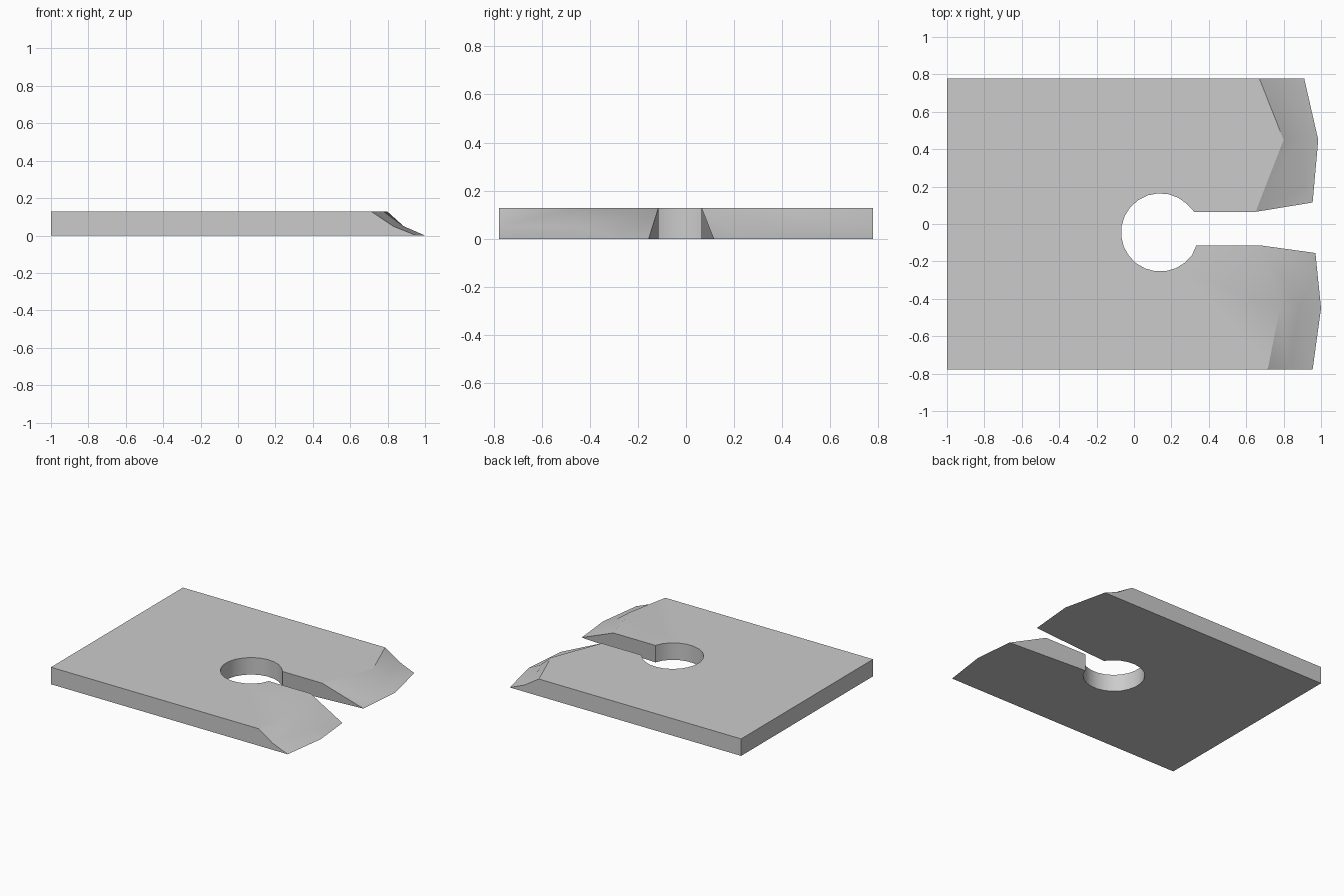
import bpy, bmesh, math

if "Cube" in bpy.data.objects:
    bpy.data.objects.remove(bpy.data.objects["Cube"])

H = 0.127            # plate thickness
CX, CY, R = 0.14, -0.045, 0.209   # round hole

# Ground tips: top edge, hollow crease, cutting edge (slot side -> outer side)
front_tip = dict(
    top=[(0.68, -0.115, H), (0.78, -0.45, H), (0.715, -0.778, H)],
    mid=[(0.975, -0.28, 0.005), (0.885, -0.45, 0.05), (0.83, -0.778, 0.05)],
    low=[(0.97, -0.155, 0), (1.0, -0.45, 0), (0.955, -0.778, 0)])
back_tip = dict(
    top=[(0.65, 0.065, H), (0.80, 0.45, H), (0.67, 0.778, H)],
    mid=[(0.91, 0.20, 0.012), (0.885, 0.45, 0.05), (0.79, 0.778, 0.05)],
    low=[(0.955, 0.115, 0), (0.985, 0.45, 0), (0.91, 0.778, 0)])

bm = bmesh.new()


def verts(points):
    return [bm.verts.new(p) for p in points]


def make_tip(tip):
    t, m, b = (verts(tip[k]) for k in ("top", "mid", "low"))
    for i in range(2):
        bm.faces.new((t[i], t[i + 1], m[i + 1], m[i]))
        bm.faces.new((m[i], m[i + 1], b[i + 1], b[i]))
    bm.faces.new((t[0], m[0], b[0]))
    return t, m, b


ft, fm, fb = make_tip(front_tip)
bt, bmid, bb = make_tip(back_tip)

# Hole and slot mouth, running clockwise from the front slot corner
a0 = math.atan2(-0.115 - CY, 0.333 - CX)
a1 = math.atan2(0.065 - CY, 0.322 - CX) - 2 * math.pi
N = 20
hole = [(0.333, -0.115)]
for i in range(1, N):
    a = a0 + (a1 - a0) * i / N
    hole.append((CX + R * math.cos(a), CY + R * math.sin(a)))
hole.append((0.322, 0.065))
ht = verts([(x, y, H) for x, y in hole])
hb = verts([(x, y, 0) for x, y in hole])

# Square rear corners
ct = verts([(-1, 0.778, H), (-1, -0.778, H)])
cb = verts([(-1, 0.778, 0), (-1, -0.778, 0)])

# Top and bottom
bm.faces.new(ft[::-1] + ht + bt + ct)
bm.faces.new(fb[::-1] + hb + bb + cb)

# Hole and slot walls
wt = [ft[0]] + ht + [bt[0]]
wb = [fb[0]] + hb + [bb[0]]
for i in range(len(wt) - 1):
    bm.faces.new((wt[i], wt[i + 1], wb[i + 1], wb[i]))

# Long sides and rear end
bm.faces.new((bt[2], ct[0], cb[0], bb[2], bmid[2]))
bm.faces.new((ct[0], ct[1], cb[1], cb[0]))
bm.faces.new((ct[1], ft[2], fm[2], fb[2], cb[1]))

bmesh.ops.recalc_face_normals(bm, faces=bm.faces)
bmesh.ops.triangulate(bm, faces=[f for f in bm.faces if len(f.verts) > 5])

mesh = bpy.data.meshes.new("slotted_blade_plate")
bm.to_mesh(mesh)
bm.free()
plate = bpy.data.objects.new("slotted_blade_plate", mesh)
bpy.context.collection.objects.link(plate)
bpy.context.view_layer.objects.active = plate
plate.select_set(True)
bpy.ops.object.shade_smooth_by_angle(angle=math.radians(30))
